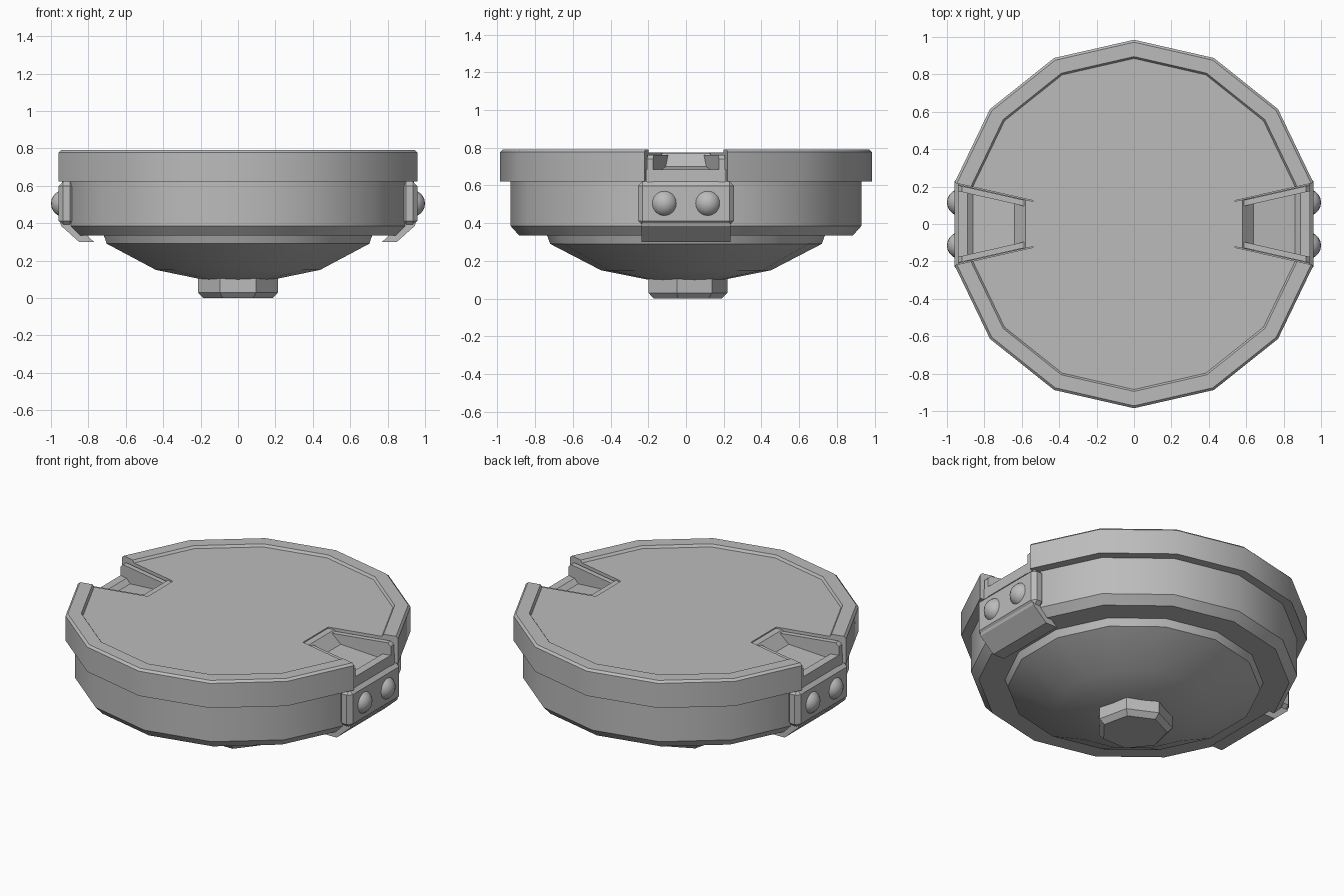
import bpy, bmesh, math
from mathutils import Vector

cube = bpy.data.objects.get("Cube")
if cube:
    bpy.data.objects.remove(cube, do_unlink=True)

grey = bpy.data.materials.new("plain_grey")
grey.use_nodes = True
GREY = (0.5, 0.5, 0.5, 1)
grey.diffuse_color = GREY
grey.node_tree.nodes["Principled BSDF"].inputs["Base Color"].default_value = GREY


def finish(name, bm, smooth=True):
    """Turn a bmesh into a named object."""
    bmesh.ops.remove_doubles(bm, verts=bm.verts, dist=1e-5)
    bmesh.ops.recalc_face_normals(bm, faces=bm.faces)
    mesh = bpy.data.meshes.new(name)
    bm.to_mesh(mesh)
    bm.free()
    mesh.materials.append(grey)
    ob = bpy.data.objects.new(name, mesh)
    bpy.context.collection.objects.link(ob)
    if smooth:
        shade(ob)
    return ob


def shade(ob):
    bpy.ops.object.select_all(action="DESELECT")
    ob.select_set(True)
    bpy.context.view_layer.objects.active = ob
    bpy.ops.object.shade_smooth_by_angle(angle=math.radians(29))


def lathe(name, profile, sides):
    """Closed turned solid, with one corner of the polygon on +y."""
    bm = bmesh.new()
    rings = []
    for r, z in profile:
        angles = [math.pi / 2 + math.tau * k / sides for k in range(sides)]
        rings.append([bm.verts.new((r * math.cos(a), r * math.sin(a), z)) for a in angles])
    for low, high in zip(rings, rings[1:]):
        for k in range(sides):
            n = (k + 1) % sides
            bm.faces.new((low[k], low[n], high[n], high[k]))
    bm.faces.new(rings[0])
    bm.faces.new(rings[-1])
    return finish(name, bm)


def half_width(x):
    """Half the width of the tapered notch at distance x."""
    return 0.125 + 0.226 * (x - 0.54)


def slab(name, profile, y_low, y_high, side):
    """Solid with an x-z outline between two y limits that depend on x."""
    bm = bmesh.new()
    a = [bm.verts.new((side * x, y_low(x), z)) for x, z in profile]
    b = [bm.verts.new((side * x, y_high(x), z)) for x, z in profile]
    bm.faces.new(a)
    bm.faces.new(b)
    for k in range(len(a)):
        n = (k + 1) % len(a)
        bm.faces.new((a[k], a[n], b[n], b[k]))
    return finish(name, bm, False)


# Round body
lathe("drum", [(0.7, 0.335), (0.885, 0.335), (0.93, 0.385), (0.93, 0.63)], 14)
lathe("bowl", [(0.12, 0.095), (0.2, 0.10), (0.45, 0.15), (0.72, 0.29), (0.74, 0.345)], 14)
lathe("knob", [(0.19, 0), (0.22, 0.03), (0.22, 0.12)], 7)

# Lid with a raised rim
lid = lathe("lid", [(0.985, 0.622), (0.985, 0.777), (0.972, 0.79),
                    (0.895, 0.79), (0.885, 0.775)], 14)

for side, label in ((1, "left"), (-1, "right")):
    # Notch through the lid
    cutter = slab(label + "_notch_cutter",
                  [(0.54, 0.55), (1.1, 0.55), (1.1, 0.9), (0.54, 0.9)],
                  lambda x: -half_width(x), half_width, side)
    cutter.hide_render = True
    cutter.hide_set(True)
    cut = lid.modifiers.new(label + "_notch", "BOOLEAN")
    cut.object = cutter
    cut.solver = "EXACT"

    # Latch seat inside the notch
    slab(label + "_latch_seat",
         [(0.54, 0.62), (0.54, 0.768), (0.58, 0.768), (0.64, 0.70), (0.86, 0.66),
          (0.89, 0.685), (0.94, 0.685), (0.94, 0.62)],
         lambda x: 0.004 - half_width(x), lambda x: half_width(x) - 0.004, side)
    for y_side in (1, -1):
        inner = lambda x: y_side * (half_width(x) - 0.04)
        outer = lambda x: y_side * (half_width(x) - 0.008)
        slab(label + "_latch_rail",
             [(0.56, 0.63), (0.56, 0.76), (0.92, 0.76), (0.94, 0.74), (0.94, 0.61)],
             inner, outer, side)

    # Latch plate with chamfered edges
    bm = bmesh.new()
    bmesh.ops.create_cube(bm, size=1)
    for v in bm.verts:
        v.co = Vector((v.co.x * 0.085, v.co.y * 0.51, v.co.z * 0.235))
        v.co += Vector((side * 0.917, 0, 0.505))
    bmesh.ops.bevel(bm, geom=bm.edges[:], offset=0.025, segments=1, affect="EDGES")
    finish(label + "_latch_plate", bm)

    # Hooked lip below the plate
    slab(label + "_latch_lip",
         [(0.95, 0.40), (0.945, 0.385), (0.85, 0.30), (0.77, 0.30), (0.81, 0.337), (0.88, 0.40)],
         lambda x: -0.235, lambda x: 0.235, side)

    # Domed studs
    for y in (-0.115, 0.115):
        bm = bmesh.new()
        bmesh.ops.create_uvsphere(bm, u_segments=20, v_segments=12, radius=0.072)
        bmesh.ops.translate(bm, verts=bm.verts, vec=(side * 0.928, y, 0.505))
        finish(label + "_stud", bm)

# Apply the notches so the sharp edges stay clean
bpy.ops.object.select_all(action="DESELECT")
lid.select_set(True)
bpy.context.view_layer.objects.active = lid
for mod in list(lid.modifiers):
    if mod.type == "BOOLEAN":
        bpy.ops.object.modifier_apply(modifier=mod.name)
shade(lid)
for ob in list(bpy.data.objects):
    if ob.name.endswith("_notch_cutter"):
        bpy.data.objects.remove(ob, do_unlink=True)
